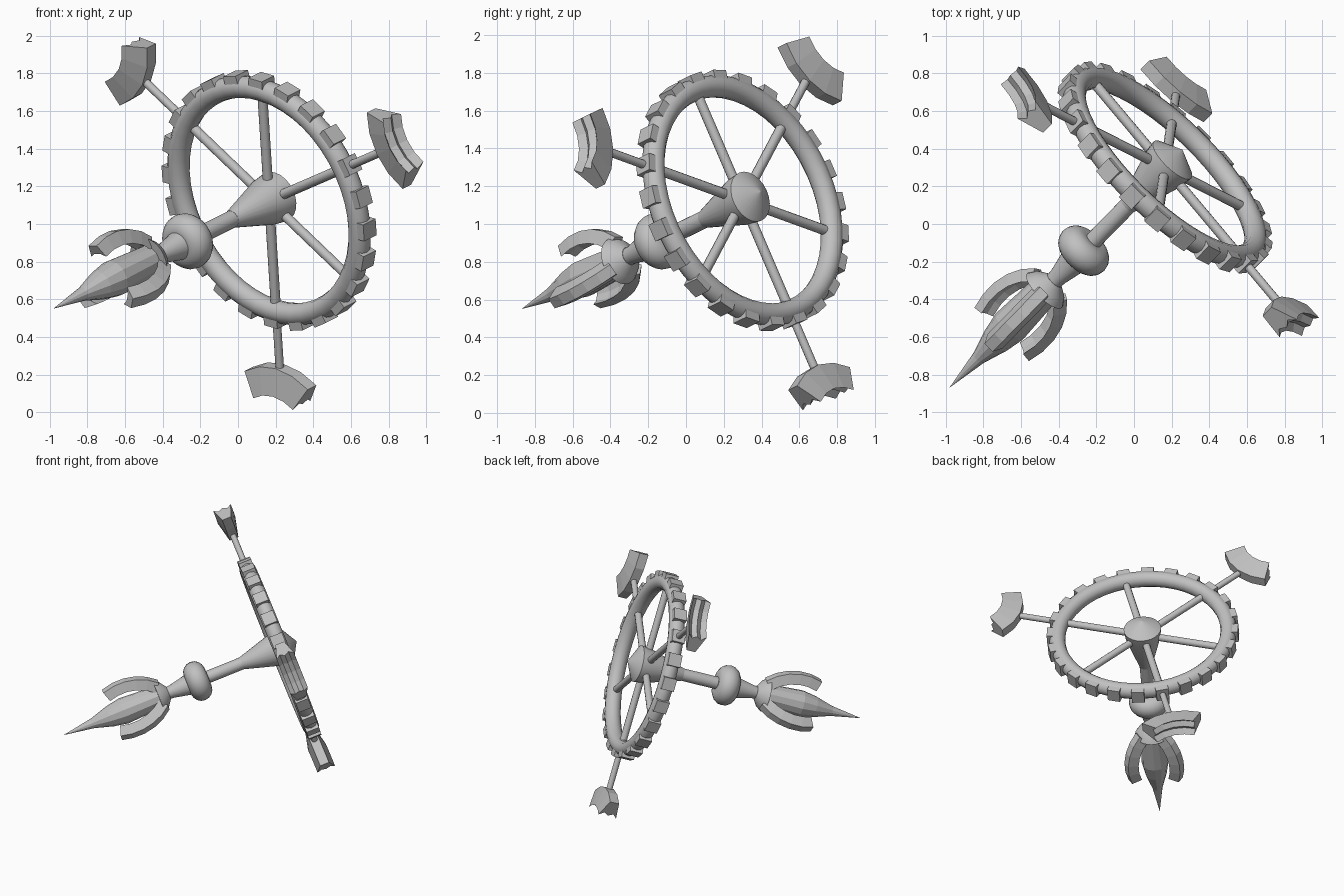
import bpy, bmesh, math
from mathutils import Matrix, Vector

if "Cube" in bpy.data.objects:
    bpy.data.objects.remove(bpy.data.objects["Cube"])

mat = bpy.data.materials.new("plain_grey")
mat.diffuse_color = (0.53, 0.53, 0.53, 1)
mat.use_nodes = True
mat.node_tree.nodes["Principled BSDF"].inputs["Base Color"].default_value = mat.diffuse_color

# Local frame: Z runs along the shaft, X is the upward azimuth, origin at the wheel centre
N = Vector((0.66, 0.674, 0.331)).normalized()
U = (Vector((0, 0, 1)) - N * N.z).normalized()
H = N.cross(U)
FRAME = Matrix.Translation((0.165, 0.30, 1.125)) @ Matrix((U, H, N)).transposed().to_4x4()
BLADE_ANGLE = math.radians(73.5)


def finish(name, bm, angle=0, smooth=0):
    bmesh.ops.recalc_face_normals(bm, faces=bm.faces)
    me = bpy.data.meshes.new(name)
    bm.to_mesh(me)
    bm.free()
    me.materials.append(mat)
    ob = bpy.data.objects.new(name, me)
    bpy.context.collection.objects.link(ob)
    ob.matrix_world = FRAME @ Matrix.Rotation(angle, 4, 'Z')
    if smooth:
        bpy.ops.object.select_all(action='DESELECT')
        ob.select_set(True)
        bpy.context.view_layer.objects.active = ob
        bpy.ops.object.shade_smooth_by_angle(angle=math.radians(smooth))
    return ob


def bridge(bm, rings, caps):
    n = len(rings[0])
    for a, b in zip(rings, rings[1:]):
        for i in range(n):
            bm.faces.new((a[i], a[(i + 1) % n], b[(i + 1) % n], b[i]))
    if caps:
        bm.faces.new(rings[0])
        bm.faces.new(rings[-1])


def lathe(name, profile, sides=24, smooth=30):
    """Profile of (position along shaft, radius)."""
    bm = bmesh.new()
    rings = [[bm.verts.new((max(r, 1e-4) * math.cos(2 * math.pi * i / sides),
                            max(r, 1e-4) * math.sin(2 * math.pi * i / sides), s))
              for i in range(sides)] for s, r in profile]
    bridge(bm, rings, True)
    return finish(name, bm, 0, smooth)


def curved_blade(name, section, point, a0, a1, steps, angle):
    """Sweep a (width, depth) section along an arc; point() maps to local space."""
    bm = bmesh.new()
    rings = []
    for k in range(steps + 1):
        a = a0 + (a1 - a0) * k / steps
        rings.append([bm.verts.new(point(a, w, d)) for w, d in section])
    bridge(bm, rings, True)
    return finish(name, bm, angle)


# Spear head, flared collar and neck
lathe("spear_head", [(-1.735, 0), (-1.5, 0.038), (-1.36, 0.08), (-1.25, 0.1), (-0.97, 0.085)], 12, 0)
lathe("collar", [(-0.97, 0.0), (-0.97, 0.13), (-0.93, 0.105), (-0.89, 0.05)])
lathe("neck", [(-0.93, 0.045), (-0.86, 0.05), (-0.70, 0.085)])

# Rounded bead, shaft and hub
lathe("bead", [(-0.655 + 0.083 * math.cos(t), 0.07 + 0.083 * math.sin(t))
               for t in [math.radians(200 - 22 * k) for k in range(11)]])
lathe("shaft", [(-0.70, 0.047), (-0.2, 0.047)])
lathe("hub", [(-0.3, 0.048), (-0.02, 0.13), (0.06, 0.14), (0.14, 0)])

# Wheel rim
bm = bmesh.new()
loops = []
for i in range(48):
    a = 2 * math.pi * i / 48
    loops.append([bm.verts.new(((0.64 + 0.06 * math.cos(t)) * math.cos(a),
                                (0.64 + 0.06 * math.cos(t)) * math.sin(a),
                                0.06 * math.sin(t)))
                  for t in [2 * math.pi * j / 12 for j in range(12)]])
bridge(bm, loops + [loops[0]], False)
finish("wheel_rim", bm, 0, 40)

# Rim blocks
bm = bmesh.new()
for i in range(24):
    m = (Matrix.Rotation(2 * math.pi * i / 24, 4, 'Z') @ Matrix.Translation((0.685, 0, 0))
         @ Matrix.Diagonal((0.06, 0.095, 0.1, 1)))
    bmesh.ops.create_cube(bm, size=1, matrix=m)
finish("rim_blocks", bm, BLADE_ANGLE)


# Spokes: every second one carries on through the rim to an outer blade
def rod(name, r, x0, x1, angle):
    bm = bmesh.new()
    m = Matrix.Translation(((x0 + x1) / 2, 0, 0)) @ Matrix.Rotation(math.pi / 2, 4, 'Y')
    bmesh.ops.create_cone(bm, cap_ends=True, segments=12, radius1=r, radius2=r,
                          depth=x1 - x0, matrix=m)
    finish(name, bm, angle, 40)


for i in range(6):
    ang = BLADE_ANGLE + i * math.pi / 3
    rod("spoke_%d" % i, 0.027, 0.05, 0.64, ang)
    if i % 2 == 0:
        rod("blade_rod_%d" % i, 0.023, 0.64, 1.0, ang)

# Outer crescent blades: narrow edge towards the hub, notched edge outwards
OUTER = [(-0.035, 0), (0.035, 0), (0.07, 0.15), (0.035, 0.115), (0, 0.14), (-0.035, 0.115), (-0.07, 0.15)]


def outer_point(a, w, d):
    return (1.36 - (0.4 - d) * math.cos(a), (0.4 - d) * math.sin(a), w)


# Claws around the spear head, springing from the collar
CLAW = [(-0.03, 0), (0.03, 0), (0.055, 0.075), (0.022, 0.055), (-0.022, 0.055), (-0.055, 0.075)]


def claw_point(a, w, d):
    return (-0.15 + (0.39 - d) * math.sin(a), w, -1.21 + (0.39 - d) * math.cos(a))


for i in range(3):
    turn = i * 2 * math.pi / 3
    curved_blade("outer_blade_%d" % i, OUTER, outer_point,
                 math.radians(-34), math.radians(34), 4, BLADE_ANGLE + turn)
    curved_blade("claw_%d" % i, CLAW, claw_point,
                 math.radians(44), math.radians(110), 5, turn)
